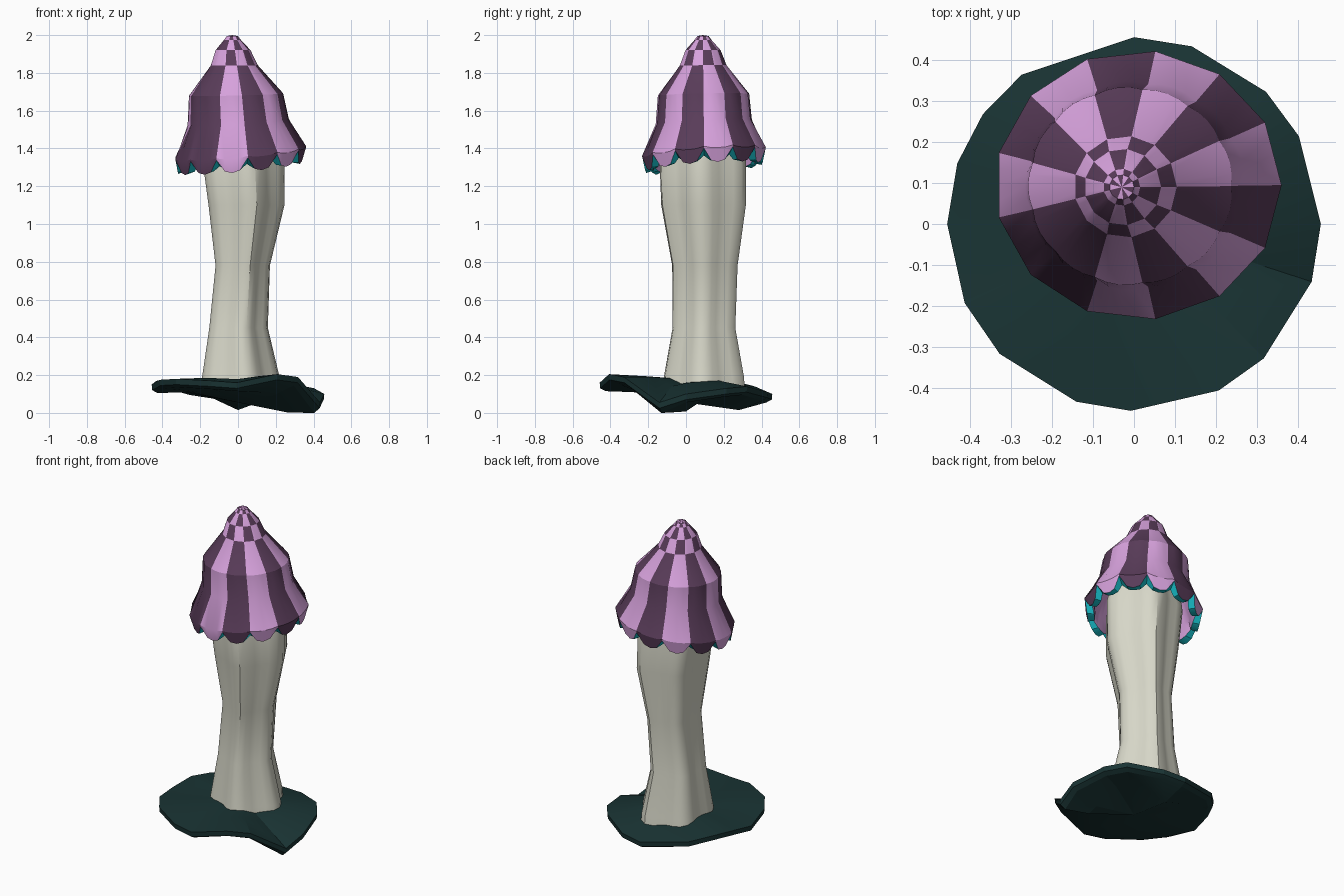
import bpy, bmesh
from math import sin, cos, pi, radians, exp

if "Cube" in bpy.data.objects:
    bpy.data.objects.remove(bpy.data.objects["Cube"])


def mat(name, rgb):
    m = bpy.data.materials.new(name)
    m.diffuse_color = (*rgb, 1)
    m.use_nodes = True
    m.node_tree.nodes["Principled BSDF"].inputs["Base Color"].default_value = m.diffuse_color
    return m


DARK = mat("dark_purple", (0.10, 0.045, 0.10))
PINK = mat("light_pink", (0.68, 0.36, 0.72))
TEAL = mat("bright_teal", (0.01, 0.58, 0.66))
CREAM = mat("cream", (0.68, 0.68, 0.58))
SOIL = mat("deep_green", (0.010, 0.034, 0.034))


def loft(name, rings, mats, start=None, end=None, pick=None, smooth=25):
    """Skin a list of equal-length rings; optional end points close it."""
    bm = bmesh.new()
    rows = [[bm.verts.new(p) for p in r] for r in rings]
    n = len(rows[0])

    def face(vs, row, col):
        f = bm.faces.new(vs)
        f.material_index = pick(row, col) if pick else 0

    if start:
        v = bm.verts.new(start)
        for i in range(n):
            face((v, rows[0][i], rows[0][(i + 1) % n]), 0, i)
    for j in range(len(rows) - 1):
        for i in range(n):
            k = (i + 1) % n
            face((rows[j][i], rows[j + 1][i], rows[j + 1][k], rows[j][k]), j + 1, i)
    if end:
        v = bm.verts.new(end)
        for i in range(n):
            face((v, rows[-1][i], rows[-1][(i + 1) % n]), len(rows), i)
    bmesh.ops.recalc_face_normals(bm, faces=bm.faces)
    me = bpy.data.meshes.new(name)
    bm.to_mesh(me)
    bm.free()
    ob = bpy.data.objects.new(name, me)
    bpy.context.collection.objects.link(ob)
    for m in mats:
        me.materials.append(m)
    bpy.ops.object.select_all(action='DESELECT')
    ob.select_set(True)
    bpy.context.view_layer.objects.active = ob
    bpy.ops.object.shade_smooth_by_angle(angle=radians(smooth))
    return ob


# Base: wavy slab, rim given as (angle, top height)
RIM = [(0, .10), (28, .13), (45, .14), (72, .11), (90, .10), (127, .14),
       (144, .165), (161, .17), (180, .15), (205, .175), (224, .18), (252, .17),
       (269, .16), (297, .205), (314, .19), (342, .055)]


def bump(a, centre, width):
    d = (a - centre + 180) % 360 - 180
    return exp(-(d / width) ** 2)


def base_ring(r, height):
    return [(r * cos(radians(a)), r * sin(radians(a)), height(a, z)) for a, z in RIM]


loft("base", [
    base_ring(.24, lambda a, z: .175 + .35 * (z - .15)),
    base_ring(.457, lambda a, z: z),
    base_ring(.454, lambda a, z: z - .03),
    base_ring(.425, lambda a, z: z - .045 if a != 342 else 0),
    base_ring(.28, lambda a, z: .11 - .12 * bump(a, -10, 25) - .095 * bump(a, 90, 28)),
], [SOIL], start=(0, .05, .175), end=(0, 0, .055), smooth=20)

# Stem: five-lobed column, levels are (z, centre x, centre y, radius x, radius y)
LEVELS = [(.10, .015, .095, .212, .218), (.19, .015, .095, .205, .212),
          (.45, .003, .095, .155, .166), (.78, .025, .100, .144, .173),
          (1.10, .045, .093, .201, .224), (1.36, .028, .088, .219, .229),
          (1.50, .02, .09, .20, .20)]


def fit(vals, centre, radius):
    lo, hi = min(vals), max(vals)
    return [centre + radius * (2 * (v - lo) / (hi - lo) - 1) for v in vals]


def stem_ring(z, cx, cy, rx, ry):
    polar = [(2 * pi * i / 30, .93 + .09 * cos(10 * pi * i / 30 + .35)) for i in range(30)]
    xs = fit([f * cos(a) for a, f in polar], cx, rx)
    ys = fit([f * sin(a) for a, f in polar], cy, ry)
    return [(x, y, z) for x, y in zip(xs, ys)]


loft("stem", [stem_ring(*l) for l in LEVELS], [CREAM],
     start=(.015, .095, .10), end=(.02, .09, 1.50), smooth=35)

# Cap: 13 striped sectors, four columns each
SECTORS, SUB = 13, 4
LIGHT = {0, 2, 4, 6, 9, 11}
LOBE = [0, .85, 1, .85]


def cap_ring(r, z, flute=0, lobe=0, rlobe=0):
    t = min(1, max(0, (1.95 - z) / .5))          # lower rings drift and tilt
    cx, cy = -.03 + .040 * t, .09 + .005 * t
    pts = []
    for i in range(SECTORS * SUB):
        s = (i % SUB) / SUB - .5
        step = 2 * pi / SECTORS
        a = step * i / SUB
        rr = r * cos(step / 2) / cos(s * step)    # straight polygon side
        rr *= 1 + flute * (1 - 4 * s * s)
        rr += rlobe * LOBE[i % SUB]
        x, y = rr * cos(a), rr * sin(a) * (1 - .06 * t)
        pts.append((cx + x, cy + y, z + lobe * LOBE[i % SUB] + t * t * (.09 * x + .07 * y)))
    return pts


CAP = [cap_ring(.030, 1.995), cap_ring(.045, 1.975), cap_ring(.094, 1.92),
       cap_ring(.126, 1.84), cap_ring(.246, 1.685, .05), cap_ring(.262, 1.54, .06),
       cap_ring(.351, 1.38, 0, -.01), cap_ring(.349, 1.37, 0, -.075, -.012),
       cap_ring(.305, 1.335, 0, -.03, -.01),
       cap_ring(.29, 1.39), cap_ring(.235, 1.53, .05), cap_ring(.215, 1.65, .04)]
FLIP = {1, 3}


def cap_colour(row, col):
    if row == 8:
        return 2
    if row > 8:
        return 1
    light = (col // SUB) in LIGHT
    return int(light != (row in FLIP))


loft("cap", CAP, [DARK, PINK, TEAL], start=(-.03, .09, 2.0),
     end=(0, .09, 1.70), pick=cap_colour, smooth=30)
